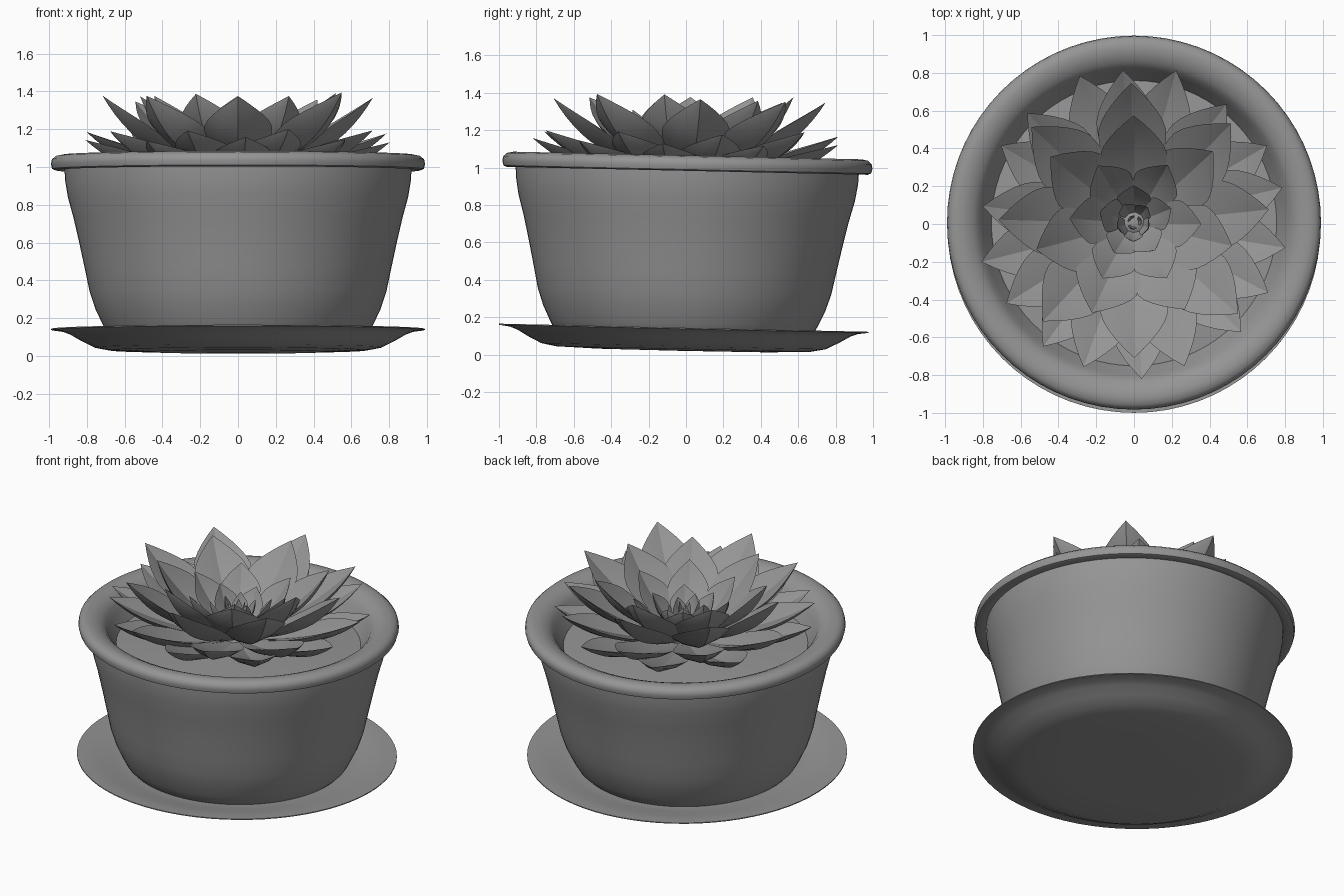
import bpy, bmesh, math, random
from mathutils import Vector, Matrix

cube = bpy.data.objects.get("Cube")
if cube:
    bpy.data.objects.remove(cube, do_unlink=True)
random.seed(4)

# Single clay grey
grey = bpy.data.materials.new("clay_grey")
grey.use_nodes = True
grey.diffuse_color = (0.3, 0.3, 0.3, 1)
grey.node_tree.nodes["Principled BSDF"].inputs["Base Color"].default_value = grey.diffuse_color

# The whole model leans slightly towards the back
LEAN = Matrix.Translation((0, -0.015, 0)) @ Matrix.Rotation(-0.022, 4, 'X')


def finish(name, bm, angle):
    bmesh.ops.recalc_face_normals(bm, faces=bm.faces)
    mesh = bpy.data.meshes.new(name)
    bm.to_mesh(mesh)
    bm.free()
    mesh.materials.append(grey)
    obj = bpy.data.objects.new(name, mesh)
    bpy.context.collection.objects.link(obj)
    obj.matrix_world = LEAN
    bpy.ops.object.select_all(action='DESELECT')
    obj.select_set(True)
    bpy.context.view_layer.objects.active = obj
    bpy.ops.object.shade_smooth_by_angle(angle=math.radians(angle))
    return obj


def lathe(name, profile, sides=72):
    bm = bmesh.new()
    verts = [bm.verts.new((r, 0, z)) for r, z in profile]
    edges = [bm.edges.new(pair) for pair in zip(verts, verts[1:])]
    bmesh.ops.spin(bm, geom=verts + edges, axis=(0, 0, 1), cent=(0, 0, 0),
                   steps=sides, angle=math.tau)
    bmesh.ops.remove_doubles(bm, verts=bm.verts, dist=0.0005)
    return finish(name, bm, 40)


# Saucer, pot and soil
lathe("saucer", [(0, 0.02), (0.45, 0.022), (0.68, 0.03), (0.76, 0.045), (0.83, 0.08),
                 (0.89, 0.115), (0.93, 0.13), (0.988, 0.138), (0.988, 0.144),
                 (0.92, 0.142), (0.86, 0.132), (0.76, 0.112), (0.70, 0.1), (0, 0.1)])
lathe("pot", [(0, 0.09), (0.66, 0.09), (0.69, 0.12), (0.715, 0.165), (0.755, 0.25),
              (0.785, 0.34), (0.81, 0.46), (0.84, 0.6), (0.87, 0.73), (0.9, 0.84),
              (0.915, 0.93), (0.918, 0.995), (0.965, 0.983), (0.983, 0.99),
              (0.99, 1.015), (0.985, 1.04), (0.965, 1.058), (0.93, 1.065),
              (0.89, 1.058), (0.85, 1.04), (0.82, 1.01), (0.8, 0.97),
              (0.77, 0.92), (0.74, 0.86)])
lathe("soil", [(0.76, 0.89), (0.6, 0.9), (0.3, 0.92), (0, 0.93)])


# Pointed, cupped leaf with a creased midrib and a keeled underside
def add_leaf(bm, heading, base, tip, width, steps=12):
    base, tip = Vector(base), Vector(tip)
    bend = (base + tip) / 2 + Vector((0.06, -0.05)) * (tip - base).length * 1.5
    turn = Matrix.Rotation(heading, 3, 'Z')
    rings = []
    for i in range(steps):
        t = i / steps
        mid = base * (1 - t) ** 2 + bend * 2 * t * (1 - t) + tip * t * t
        along = ((bend - base) * (1 - t) + (tip - bend) * t).normalized()
        up = Vector((-along.y, along.x))
        if t < 0.58:
            half = width / 2 * (0.4 + 0.6 * math.sin(t / 0.58 * math.pi / 2))
        else:
            half = width / 2 * (1 - ((t - 0.58) / 0.42) ** 1.5)
        # Section: side offset and lift, both as a share of the half width
        section = [(-1, 0.24), (-0.5, 0.14), (0, 0), (0.5, 0.14), (1, 0.24),
                   (0.6, -0.03), (0, -0.24), (-0.6, -0.03)]
        ring = []
        for side, lift in section:
            p = mid + up * lift * half
            ring.append(bm.verts.new(turn @ Vector((p.x, side * half, p.y))))
        rings.append(ring)
    for a, b in zip(rings, rings[1:]):
        for k in range(8):
            bm.faces.new((a[k], a[k - 1], b[k - 1], b[k]))
    point = bm.verts.new(turn @ Vector((tip.x, 0, tip.y)))
    for k in range(8):
        bm.faces.new((rings[-1][k], rings[-1][k - 1], point))
    bm.faces.new(rings[0])


# Rosette layers: name, count, first angle, base (r, z), tip (r, z), width
LAYERS = [
    ("lowest_leaves", 9, -8, (0.14, 0.93), (0.83, 1.13), 0.31),
    ("outer_leaves", 9, 12, (0.13, 0.95), (0.81, 1.19), 0.32),
    ("tall_leaves", 8, 2, (0.12, 0.97), (0.73, 1.37), 0.36),
    ("middle_leaves", 7, 40, (0.1, 0.98), (0.55, 1.38), 0.35),
    ("inner_leaves", 6, 60, (0.08, 0.99), (0.36, 1.29), 0.25),
    ("heart_leaves", 5, 20, (0.06, 1.0), (0.2, 1.22), 0.18),
    ("bud_leaves", 5, 50, (0.04, 1.02), (0.1, 1.19), 0.1),
    ("bud_tip_leaves", 3, 10, (0.02, 1.04), (0.03, 1.17), 0.05),
]
for name, count, first, base, tip, width in LAYERS:
    bm = bmesh.new()
    for i in range(count):
        heading = math.radians(first + 360 * i / count + random.uniform(-3, 3))
        reach = tip[0] + random.uniform(-0.02, 0.01)
        add_leaf(bm, heading, base, (reach, tip[1] + random.uniform(-0.015, 0.015)), width)
    finish(name, bm, 28)

# Short stem holding the leaves
lathe("stem", [(0, 1.06), (0.06, 1.04), (0.12, 0.98), (0.14, 0.9)], 24)
